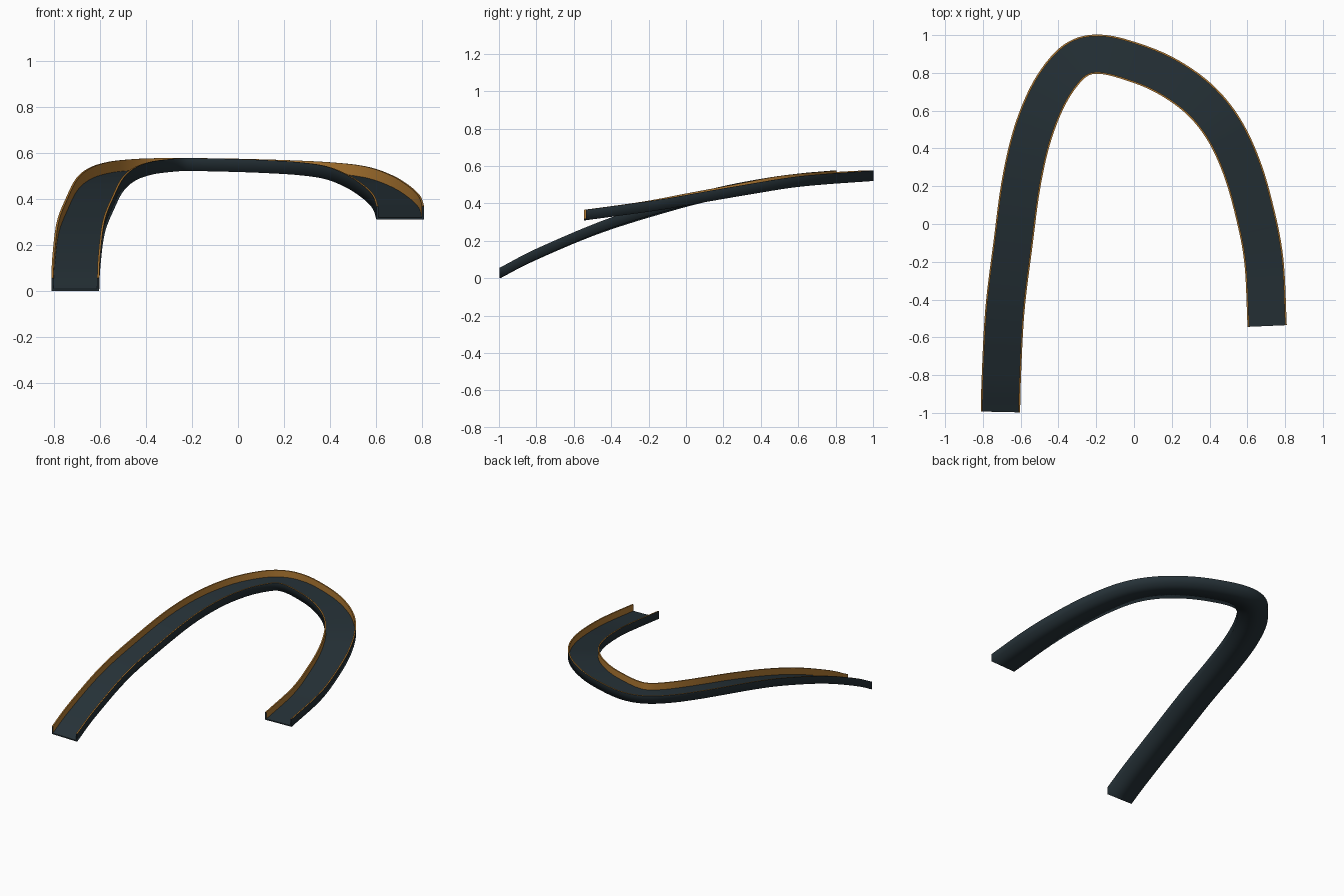
import bpy, bmesh
from mathutils import Vector

if "Cube" in bpy.data.objects:
    bpy.data.objects.remove(bpy.data.objects["Cube"])

def material(name, rgb):
    m = bpy.data.materials.new(name)
    m.diffuse_color = (*rgb, 1)
    m.use_nodes = True
    m.node_tree.nodes["Principled BSDF"].inputs["Base Color"].default_value = m.diffuse_color
    return m

dark = material("dark slate", (0.0194, 0.0319, 0.0395))
orange = material("amber", (0.456, 0.202, 0.034))

# Centre line of the track along its underside
path = [Vector(p) for p in [
    (-.707, -.995, 0), (-.702, -.8, .10), (-.683, -.45, .247), (-.64, -.1, .357),
    (-.60, .2, .433), (-.545, .45, .479), (-.47, .65, .504), (-.385, .79, .515),
    (-.295, .875, .52), (-.19, .899, .52), (-.05, .872, .518), (.15, .795, .512),
    (.335, .67, .502), (.47, .51, .484), (.57, .3, .447), (.642, .05, .402),
    (.688, -.2, .357), (.705, -.54, .31)]]

# Smooth interpolation through the centre points
def spline(pts, steps):
    p = [2 * pts[0] - pts[1]] + pts + [2 * pts[-1] - pts[-2]]
    out = []
    for i in range(1, len(p) - 2):
        a, b, c, d = p[i - 1:i + 3]
        for s in range(steps):
            t = s / steps
            out.append(.5 * (2 * b + (c - a) * t + (2 * a - 5 * b + 4 * c - d) * t * t
                             + (3 * b - a - 3 * c + d) * t ** 3))
    return out + [pts[-1]]

line = spline(path, 6)

# U-shaped cross-section: (sideways, up), starting at a bottom corner
W, H, T, F = .104, .056, .009, .008
profile = [(-W, 0), (W, 0), (W, H), (W - T, H), (W - T, F), (-W + T, F), (-W + T, H), (-W, H)]
ORANGE_SIDES = {2, 3, 5, 6}    # rims and inner wall faces

bm = bmesh.new()
rings = []
for i, c in enumerate(line):
    d = line[min(i + 1, len(line) - 1)] - line[max(i - 1, 0)]
    side = Vector((d.y, -d.x, 0)).normalized()
    rings.append([bm.verts.new(c + side * u + Vector((0, 0, v))) for u, v in profile])

n = len(profile)
for a, b in zip(rings, rings[1:]):
    for k in range(n):
        j = (k + 1) % n
        f = bm.faces.new((a[k], a[j], b[j], b[k]))
        f.material_index = int(k in ORANGE_SIDES)
        f.smooth = True
    # Crisp rims and inner corners; the underside corners stay soft
    for k in range(2, n):
        bm.edges.get((a[k], b[k])).smooth = False

# End caps: floor strip and two wall ends
for r in (rings[0], rings[-1]):
    for ids in ((0, 1, 4, 5), (1, 2, 3, 4), (0, 5, 6, 7)):
        f = bm.faces.new([r[k] for k in ids])
        for e in f.edges:
            e.smooth = False
bmesh.ops.recalc_face_normals(bm, faces=bm.faces)

mesh = bpy.data.meshes.new("track")
bm.to_mesh(mesh)
bm.free()
mesh.materials.append(dark)
mesh.materials.append(orange)
bpy.context.collection.objects.link(bpy.data.objects.new("curved_track", mesh))
